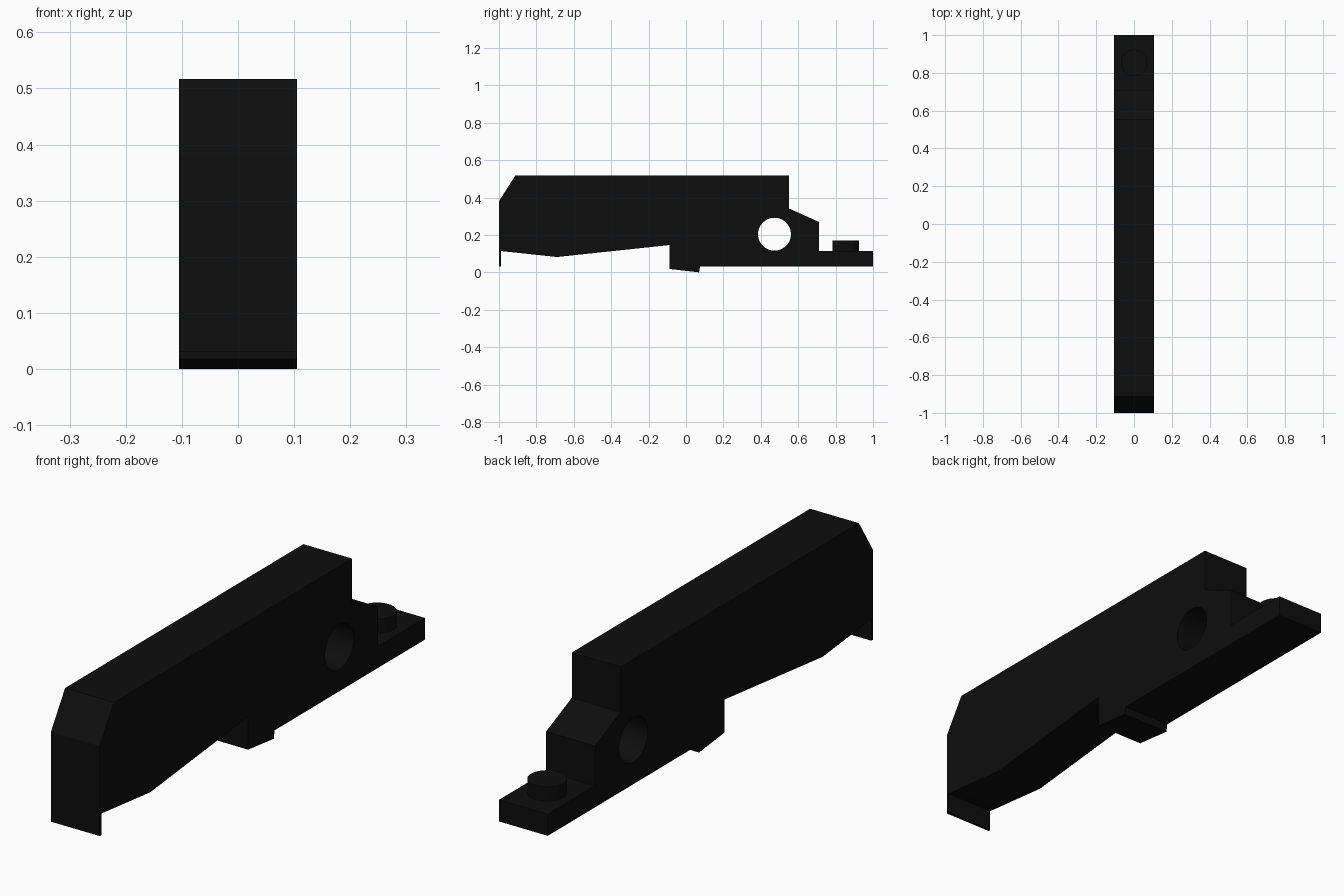
import bpy, bmesh, math

if "Cube" in bpy.data.objects:
    bpy.data.objects.remove(bpy.data.objects["Cube"])

WIDTH = 0.21

black = bpy.data.materials.new("black")
black.diffuse_color = (0.004, 0.004, 0.004, 1)
black.use_nodes = True
black.node_tree.nodes["Principled BSDF"].inputs["Base Color"].default_value = black.diffuse_color


def new_object(name, bm):
    mesh = bpy.data.meshes.new(name)
    bmesh.ops.recalc_face_normals(bm, faces=bm.faces)
    bm.to_mesh(mesh)
    bm.free()
    mesh.materials.append(black)
    obj = bpy.data.objects.new(name, mesh)
    bpy.context.collection.objects.link(obj)
    return obj


def cylinder(name, radius, depth, location, rotation=(0, 0, 0)):
    bm = bmesh.new()
    bmesh.ops.create_cone(bm, cap_ends=True, segments=48, radius1=radius,
                          radius2=radius, depth=depth)
    obj = new_object(name, bm)
    obj.location, obj.rotation_euler = location, rotation
    return obj


def smooth(obj):
    bpy.ops.object.select_all(action='DESELECT')
    obj.select_set(True)
    bpy.context.view_layer.objects.active = obj
    bpy.ops.object.shade_smooth_by_angle(angle=math.radians(20))


# Body side profile (y, z): front lip, sloped belly, foot, rear tongue, stepped back
profile = [(-1, 0.03), (-0.99, 0.03), (-0.99, 0.114), (-0.69, 0.082),
           (-0.088, 0.146), (-0.088, 0.018), (0.07, 0.0), (0.075, 0.031),
           (1, 0.031), (1, 0.115), (0.71, 0.115), (0.71, 0.27),
           (0.552, 0.341), (0.552, 0.517), (-0.913, 0.517), (-1, 0.38)]
bm = bmesh.new()
side = bm.faces.new([bm.verts.new((-WIDTH / 2, y, z)) for y, z in profile])
ext = bmesh.ops.extrude_face_region(bm, geom=[side])
verts = [g for g in ext["geom"] if isinstance(g, bmesh.types.BMVert)]
bmesh.ops.translate(bm, verts=verts, vec=(WIDTH, 0, 0))
body = new_object("body", bm)

# Round cross hole through the rear of the body
cutter = cylinder("hole_cutter", 0.088, 1, (0, 0.473, 0.204), (0, math.pi / 2, 0))
cut = body.modifiers.new("cross_hole", 'BOOLEAN')
cut.operation, cut.solver, cut.object = 'DIFFERENCE', 'EXACT', cutter
bpy.context.view_layer.objects.active = body
bpy.ops.object.modifier_apply(modifier=cut.name)
bpy.data.objects.remove(cutter)
smooth(body)

# Round stud on the rear tongue
smooth(cylinder("stud", 0.07, 0.07, (0, 0.854, 0.135)))
